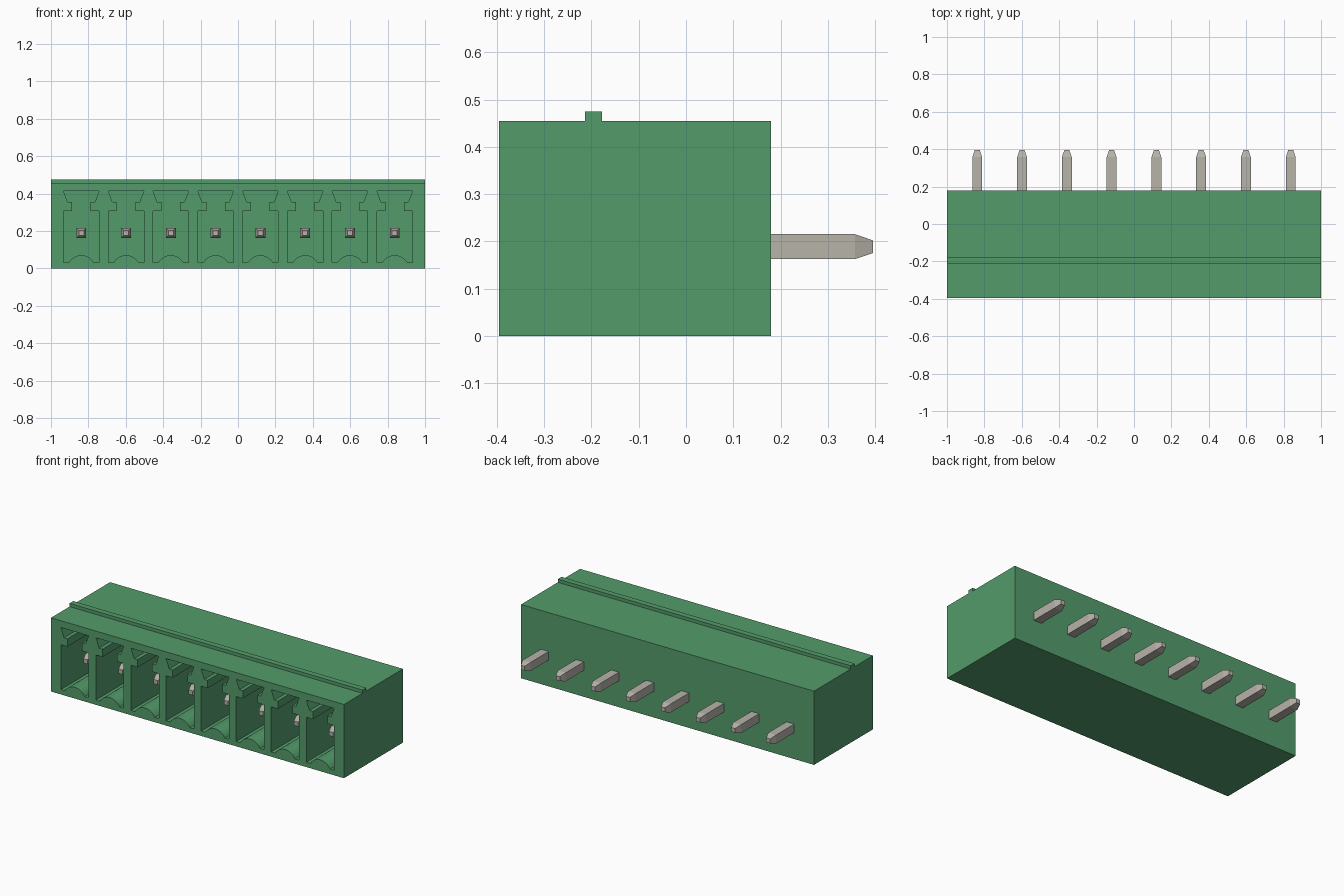
import bpy
import bmesh
import math

if "Cube" in bpy.data.objects:
    bpy.data.objects.remove(bpy.data.objects["Cube"], do_unlink=True)

COUNT = 8
PITCH = 0.2394
FRONT, BACK, POCKET_BACK = -0.395, 0.18, 0.105
PIN_Z = 0.189
centres = [(i - (COUNT - 1) / 2) * PITCH for i in range(COUNT)]


def material(name, colour):
    mat = bpy.data.materials.new(name)
    mat.use_nodes = True
    mat.diffuse_color = colour
    mat.node_tree.nodes["Principled BSDF"].inputs["Base Color"].default_value = colour
    return mat


def make_object(name, bm, mat):
    bmesh.ops.recalc_face_normals(bm, faces=bm.faces)
    mesh = bpy.data.meshes.new(name)
    bm.to_mesh(mesh)
    bm.free()
    mesh.materials.append(mat)
    obj = bpy.data.objects.new(name, mesh)
    bpy.context.collection.objects.link(obj)
    return obj


def loft(bm, rings):
    """Skin a list of closed point rings and cap both ends."""
    loops = [[bm.verts.new(p) for p in ring] for ring in rings]
    for a, b in zip(loops, loops[1:]):
        for i in range(len(a)):
            j = (i + 1) % len(a)
            bm.faces.new((a[i], a[j], b[j], b[i]))
    bm.faces.new(loops[0])
    bm.faces.new(loops[-1])


green = material("green plastic", (0.087, 0.33, 0.147, 1))
metal = material("tinned metal", (0.474, 0.451, 0.402, 1))

# Housing block with the raised ridge, as one side profile swept along x
side = [(FRONT, 0), (BACK, 0), (BACK, 0.455), (-0.178, 0.455), (-0.178, 0.475),
        (-0.214, 0.475), (-0.214, 0.455), (FRONT, 0.455)]
bm = bmesh.new()
loft(bm, [[(x, y, z) for y, z in side] for x in (-1, 1)])
housing = make_object("housing", bm, green)

# Socket outline: arched floor, wide chamber, narrow neck, flared top slot
half = [(0.095, 0.03), (0.095, 0.307), (0.05, 0.307), (0.05, 0.355),
        (0.073, 0.355), (0.095, 0.413)]
radius, arch_z, spread = 0.076, -0.006, 1.08
arch = [(radius * math.sin(a), arch_z + radius * math.cos(a))
        for a in (spread * (k / 8 - 1) for k in range(17))]
outline = arch + half + [(-x, z) for x, z in reversed(half)]
bm = bmesh.new()
for cx in centres:
    loft(bm, [[(cx + x, y, z) for x, z in outline] for y in (FRONT - 0.1, POCKET_BACK)])
cutter = make_object("socket_cutter", bm, green)
cutter.hide_render = True

# Cut the sockets
cut = housing.modifiers.new("sockets", 'BOOLEAN')
cut.operation = 'DIFFERENCE'
cut.solver = 'EXACT'
cut.object = cutter
bpy.ops.object.select_all(action='DESELECT')
housing.select_set(True)
bpy.context.view_layer.objects.active = housing
bpy.ops.object.modifier_apply(modifier=cut.name)
bpy.data.objects.remove(cutter, do_unlink=True)
bpy.ops.object.shade_smooth_by_angle(angle=math.radians(25))

# Square contact pins with tapered ends
stations = [(-0.29, 0.0135), (-0.252, 0.0265), (0.357, 0.0265), (0.395, 0.0135)]
for n, cx in enumerate(centres, 1):
    bm = bmesh.new()
    loft(bm, [[(cx + sx * h, y, PIN_Z + sz * h)
               for sx, sz in ((-1, -1), (1, -1), (1, 1), (-1, 1))]
              for y, h in stations])
    make_object(f"contact_pin_{n}", bm, metal)
